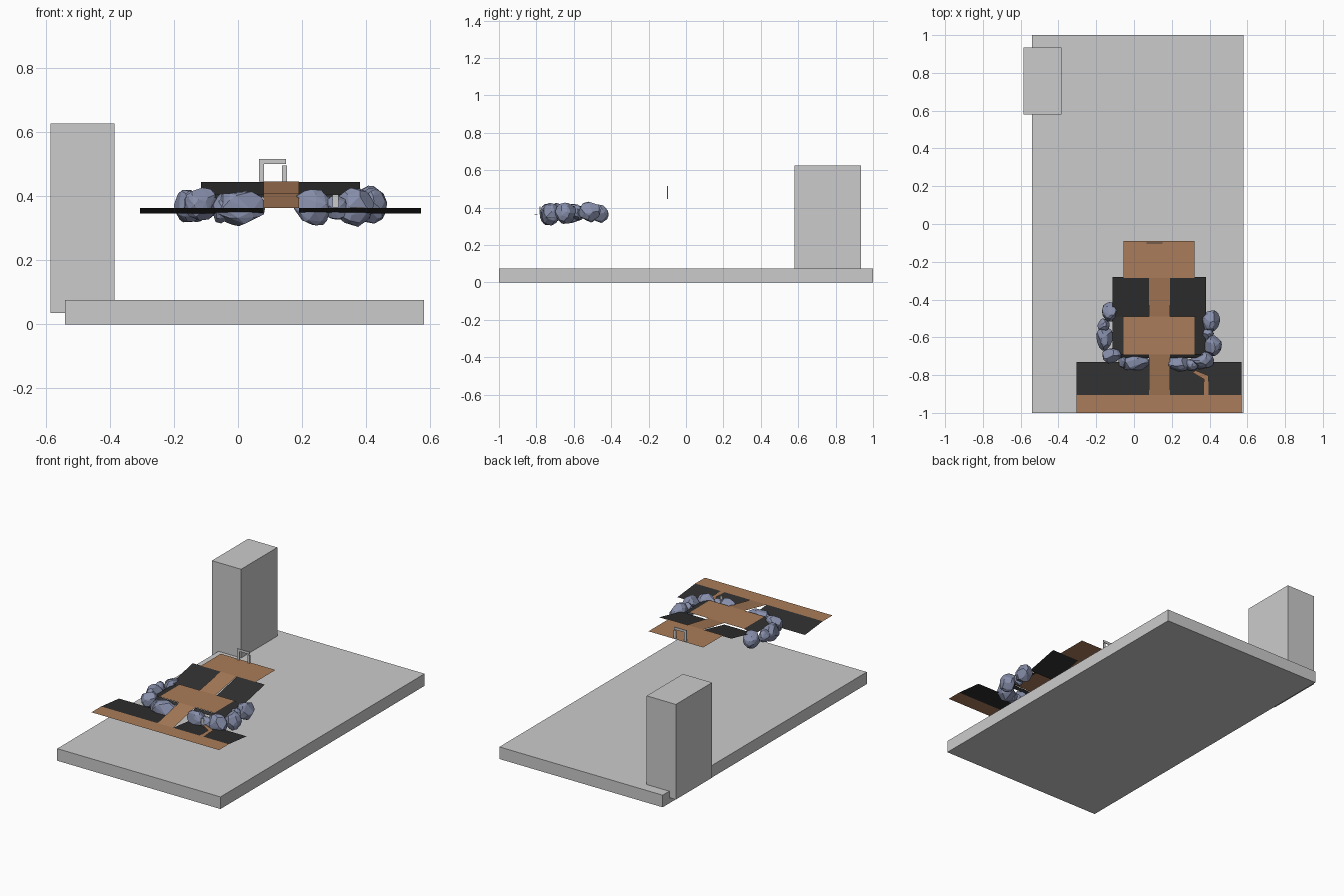
import bpy, bmesh, random
from mathutils import Vector

if "Cube" in bpy.data.objects:
    bpy.data.objects.remove(bpy.data.objects["Cube"])

random.seed(7)


def material(name, color):
    m = bpy.data.materials.new(name)
    m.diffuse_color = (*color, 1)
    m.use_nodes = True
    m.node_tree.nodes["Principled BSDF"].inputs["Base Color"].default_value = m.diffuse_color
    return m


BROWN = material("dirt", (0.40, 0.20, 0.10))
DARK = material("dark_slope", (0.03, 0.03, 0.03))
STONE = material("stone", (0.24, 0.27, 0.40))


def finish(name, bm, mat=None):
    me = bpy.data.meshes.new(name)
    bm.to_mesh(me)
    bm.free()
    ob = bpy.data.objects.new(name, me)
    bpy.context.collection.objects.link(ob)
    if mat:
        me.materials.append(mat)
    return ob


def box(name, lo, hi, mat=None):
    bm = bmesh.new()
    bmesh.ops.create_cube(bm, size=1)
    lo, hi = Vector(lo), Vector(hi)
    for v in bm.verts:
        v.co = (lo + hi) / 2 + v.co * (hi - lo)
    return finish(name, bm, mat)


def sheet(name, x0, x1, y0, y1, z00, z10, z11, z01, mat):
    # Single sheet with a height for each corner
    bm = bmesh.new()
    pts = [(x0, y0, z00), (x1, y0, z10), (x1, y1, z11), (x0, y1, z01)]
    bm.faces.new([bm.verts.new(p) for p in pts])
    return finish(name, bm, mat)


def run(name, x0, x1, y0, y1, za, zb, mat):
    return sheet(name, x0, x1, y0, y1, za, za, zb, zb, mat)


def rock(name, x, y, z, rx, ry, rz):
    # Chipped boulder: lumpy sphere clamped against random planes
    bm = bmesh.new()
    bmesh.ops.create_icosphere(bm, subdivisions=3, radius=1)
    for v in bm.verts:
        v.co *= random.uniform(1.0, 1.09)
    for _ in range(13):
        n = Vector([random.gauss(0, 1) for _ in range(3)]).normalized()
        d = random.uniform(0.78, 0.93)
        for v in bm.verts:
            over = v.co.dot(n) - d
            if over > 0:
                v.co -= n * over
    for v in bm.verts:
        v.co = Vector((x + v.co.x * rx, y + v.co.y * ry, z + v.co.z * rz))
    ob = finish(name, bm, STONE)
    dec = ob.modifiers.new("facets", "DECIMATE")
    dec.ratio = 0.25
    return ob


# Base slab and tall block
box("base_slab", (-0.54, -1, 0), (0.58, 1, 0.075))
box("tall_block", (-0.585, 0.58, 0.035), (-0.385, 0.935, 0.625))

# Three terrace levels joined by a central path
Z0, Z1, Z2 = 0.363, 0.408, 0.445
run("lower_terrace", -0.305, 0.57, -1, -0.905, Z0, Z0, BROWN)
run("lower_ramp", 0.08, 0.19, -0.905, -0.69, Z0, Z1, BROWN)
run("middle_terrace", -0.055, 0.32, -0.69, -0.49, Z1, Z1, BROWN)
run("upper_ramp", 0.08, 0.19, -0.49, -0.285, Z1, Z2, BROWN)
run("upper_terrace", -0.055, 0.32, -0.285, -0.09, Z2, Z2, BROWN)

# Dark slopes on both sides of the path
for side, lx, mx, hx in (("left", (-0.305, 0.08), (-0.115, 0.08), (-0.115, -0.055)),
                         ("right", (0.19, 0.57), (0.19, 0.38), (0.32, 0.38))):
    run(side + "_lower_slope", *lx, -0.905, -0.73, Z0, 0.345, DARK)
    run(side + "_upper_slope", *mx, -0.49, -0.28, 0.398, Z2 - 0.002, DARK)
    za, zb = (0.385, Z1) if side == "left" else (Z1, 0.385)
    sheet(side + "_side_slope", *hx, -0.69, -0.49, za, zb, zb, za, DARK)
    run(side + "_front_slope", *mx, -0.71, -0.69, 0.395, Z1 - 0.002, DARK)

# Side trail bending toward a small door
bm = bmesh.new()
left = [(0.37, -0.905), (0.37, -0.822), (0.31, -0.787)]
right = [(0.395, -0.905), (0.395, -0.803), (0.325, -0.775)]
zs = [Z0, 0.364, 0.366]
a = [bm.verts.new((*p, z)) for p, z in zip(left, zs)]
b = [bm.verts.new((*p, z)) for p, z in zip(right, zs)]
for i in range(2):
    bm.faces.new((a[i], b[i], b[i + 1], a[i + 1]))
finish("side_trail", bm, BROWN)
box("small_door", (0.295, -0.782, 0.364), (0.313, -0.778, 0.405))

# Gate on the upper terrace
box("gate_left_post", (0.066, -0.102, Z2), (0.081, -0.097, 0.50))
box("gate_right_post", (0.137, -0.102, Z2), (0.152, -0.097, 0.495))
box("gate_lintel", (0.066, -0.102, 0.50), (0.15, -0.097, 0.515))

# Boulders around the middle terrace
rocks = [
    (-0.125, -0.465, 0.37, 0.045, 0.050, 0.052),
    (-0.160, -0.535, 0.375, 0.032, 0.034, 0.040),
    (-0.155, -0.605, 0.37, 0.045, 0.065, 0.052),
    (-0.115, -0.695, 0.375, 0.052, 0.045, 0.050),
    (-0.050, -0.725, 0.36, 0.036, 0.036, 0.045),
    (0.005, -0.735, 0.362, 0.080, 0.042, 0.058),
    (0.235, -0.735, 0.365, 0.062, 0.045, 0.058),
    (0.305, -0.745, 0.36, 0.038, 0.030, 0.040),
    (0.365, -0.725, 0.365, 0.060, 0.048, 0.058),
    (0.418, -0.645, 0.37, 0.044, 0.060, 0.055),
    (0.390, -0.580, 0.375, 0.032, 0.032, 0.040),
    (0.410, -0.515, 0.375, 0.046, 0.060, 0.055),
]
for i, r in enumerate(rocks):
    rock(f"boulder_{i + 1}", *r)
